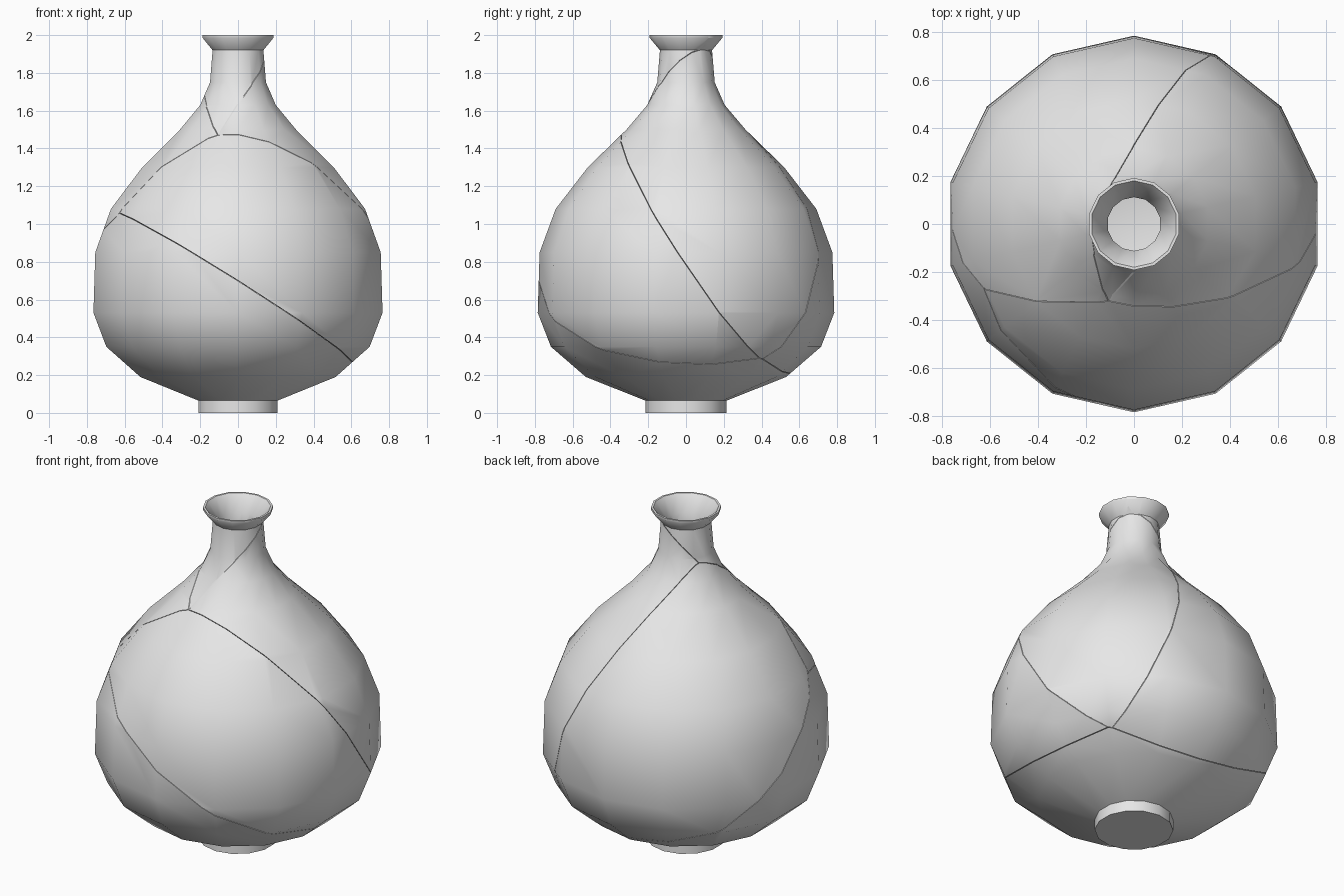
import bpy
import bmesh
from math import radians
from mathutils import Matrix, Vector

cube = bpy.data.objects.get("Cube")
if cube:
    bpy.data.objects.remove(cube, do_unlink=True)

SIDES = 14
GAP = 0.0015

clay = bpy.data.materials.new("pale grey clay")
clay.use_nodes = True
colour = (0.8, 0.8, 0.8, 1)
clay.diffuse_color = colour
clay.node_tree.nodes["Principled BSDF"].inputs["Base Color"].default_value = colour

# Vase wall as (radius, height): up the outside, then down the inside
outside = [(0.215, 0), (0.215, 0.065), (0.53, 0.19), (0.715, 0.35), (0.785, 0.53),
           (0.775, 0.85), (0.69, 1.08), (0.52, 1.3), (0.315, 1.5), (0.205, 1.63),
           (0.152, 1.75), (0.138, 1.92), (0.192, 1.985), (0.192, 2.0)]
inside = [(0.18, 2.0), (0.112, 1.91), (0.122, 1.75), (0.175, 1.62), (0.285, 1.48),
          (0.49, 1.28), (0.66, 1.07), (0.745, 0.84), (0.755, 0.54), (0.69, 0.37),
          (0.51, 0.22), (0.2, 0.1)]


def lathe(profile):
    """Closed ring-by-ring body with flat end caps."""
    bm = bmesh.new()
    rings = []
    for radius, z in profile:
        ring = []
        for i in range(SIDES):
            turn = Matrix.Rotation(radians(360 * i / SIDES), 3, "Z")
            ring.append(bm.verts.new(turn @ Vector((0, radius, z))))
        rings.append(ring)
    for low, high in zip(rings, rings[1:]):
        for i in range(SIDES):
            j = (i + 1) % SIDES
            bm.faces.new((low[i], low[j], high[j], high[i]))
    bm.faces.new(rings[0][::-1])
    bm.faces.new(rings[-1])
    bmesh.ops.recalc_face_normals(bm, faces=bm.faces)
    return bm


# Each shard owns the region where its weight (constant, x, y, z) is greatest
shards = {
    "front_shard": (0, 0, 0, 0),
    "base_shard": (0.6415, -0.632, -0.075, -1),
    "left_back_shard": (-0.984, 0.261, 1.44, 1.002),
    "right_back_shard": (-0.618, -0.417, 1.555, 0.73),
    "neck_shard": (-1.607, -0.014, 1.189, 1.352),
}


def cut(bm, normal, offset):
    """Remove the side the normal points to and close the broken edge."""
    direction = normal.normalized()
    point = direction * (-offset / normal.length - GAP)
    result = bmesh.ops.bisect_plane(
        bm, geom=bm.verts[:] + bm.edges[:] + bm.faces[:], dist=1e-5,
        plane_co=point, plane_no=direction, clear_outer=True)
    rim = [g for g in result["geom_cut"]
           if isinstance(g, bmesh.types.BMEdge) and g.is_boundary]
    if rim:
        bmesh.ops.triangle_fill(bm, use_beauty=True, edges=rim, normal=direction)


vase = lathe(outside + inside)
for name, own in shards.items():
    bm = vase.copy()
    for other_name, other in shards.items():
        if other_name != name:
            offset, *slope = [b - a for a, b in zip(own, other)]
            cut(bm, Vector(slope), offset)
    bmesh.ops.recalc_face_normals(bm, faces=bm.faces)
    mesh = bpy.data.meshes.new(name)
    bm.to_mesh(mesh)
    bm.free()
    mesh.materials.append(clay)
    shard = bpy.data.objects.new(name, mesh)
    bpy.context.collection.objects.link(shard)
    bpy.ops.object.select_all(action="DESELECT")
    shard.select_set(True)
    bpy.context.view_layer.objects.active = shard
    bpy.ops.object.shade_smooth_by_angle(angle=radians(40))
vase.free()
